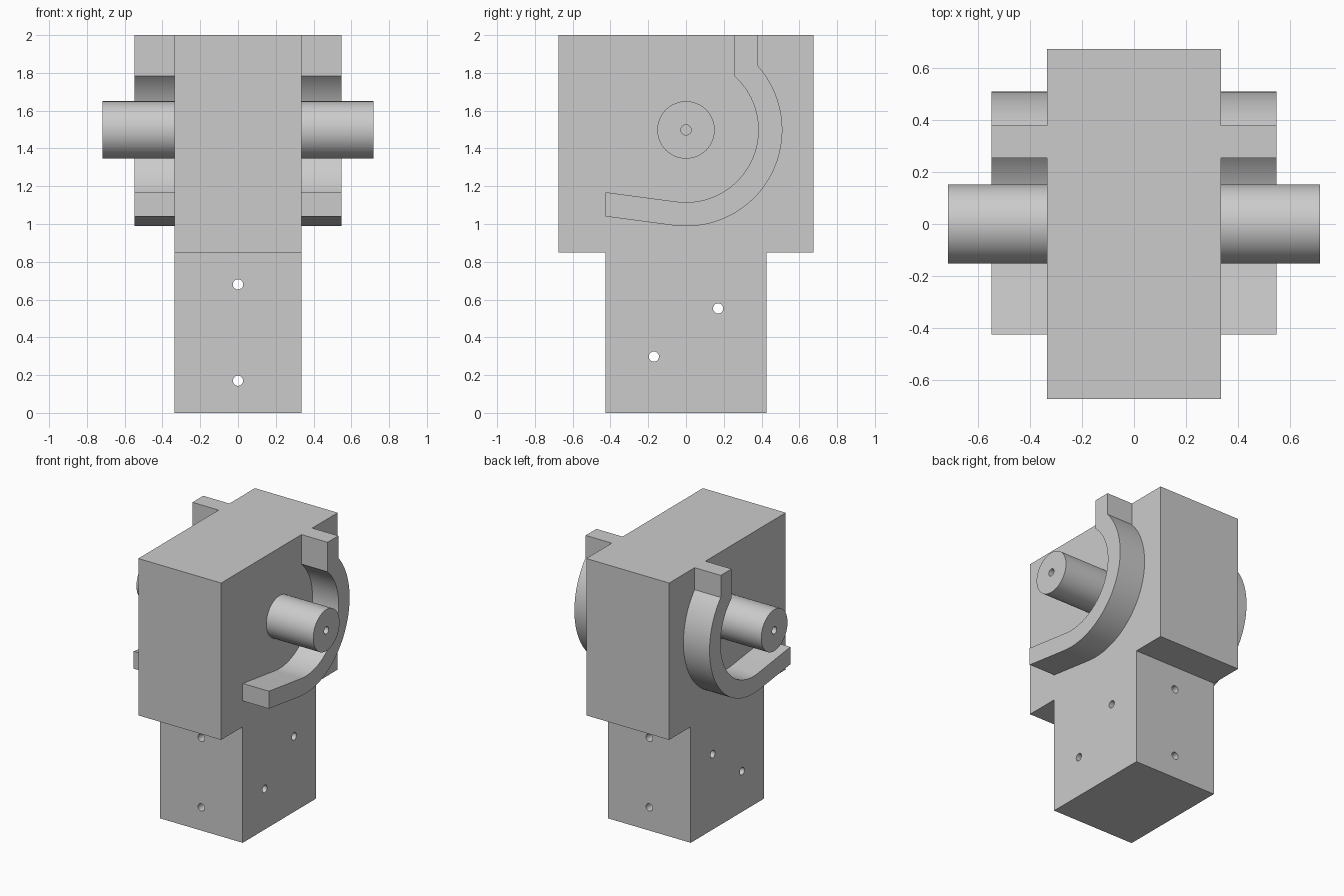
import bpy, bmesh
from math import cos, sin, pi, radians, acos, atan2, hypot
from mathutils import Matrix, Vector

if "Cube" in bpy.data.objects:
    bpy.data.objects.remove(bpy.data.objects["Cube"], do_unlink=True)

HALF_W = 0.336            # housing half width
AXIS_Z = 1.498            # height of the pin axis
PIN_R, PIN_END = 0.152, 0.717
RAIL_IN, RAIL_OUT, RAIL_END = 0.383, 0.51, 0.548
HOLE_R = 0.027

grey = bpy.data.materials.new("plain grey")
grey.use_nodes = True
grey.diffuse_color = (0.6, 0.6, 0.6, 1)
grey.node_tree.nodes["Principled BSDF"].inputs["Base Color"].default_value = (0.6, 0.6, 0.6, 1)


def finish(name, bm):
    bmesh.ops.recalc_face_normals(bm, faces=bm.faces)
    mesh = bpy.data.meshes.new(name)
    bm.to_mesh(mesh)
    bm.free()
    mesh.materials.append(grey)
    obj = bpy.data.objects.new(name, mesh)
    bpy.context.collection.objects.link(obj)
    return obj


def extrude_yz(name, profile, x0, x1):
    """Solid made by sweeping a (y, z) outline from x0 to x1."""
    bm = bmesh.new()
    face = bm.faces.new([bm.verts.new((x0, y, z)) for y, z in profile])
    new = bmesh.ops.extrude_face_region(bm, geom=[face])["geom"]
    moved = [v for v in new if isinstance(v, bmesh.types.BMVert)]
    bmesh.ops.translate(bm, verts=moved, vec=(x1 - x0, 0, 0))
    return finish(name, bm)


def rod(name, centre, axis, radius, length, sides):
    bm = bmesh.new()
    turn = Vector((0, 0, 1)).rotation_difference(Vector(axis)).to_matrix().to_4x4()
    bmesh.ops.create_cone(bm, cap_ends=True, segments=sides, radius1=radius, radius2=radius,
                          depth=length, matrix=Matrix.Translation(centre) @ turn)
    return finish(name, bm)


def drill(obj, cutters):
    bpy.context.view_layer.objects.active = obj
    for cutter in cutters:
        mod = obj.modifiers.new("hole", "BOOLEAN")
        mod.operation, mod.solver, mod.object = "DIFFERENCE", "EXACT", cutter
        bpy.ops.object.modifier_apply(modifier=mod.name)
        bpy.data.objects.remove(cutter, do_unlink=True)


def smooth(obj):
    bpy.ops.object.select_all(action="DESELECT")
    obj.select_set(True)
    bpy.context.view_layer.objects.active = obj
    bpy.ops.object.shade_smooth_by_angle(angle=radians(25))


def rail_arc(radius, top_y, tail, steps=48):
    """Arc from the upright leg round to where the tail leaves as a tangent."""
    start = acos(top_y / radius)
    dy, dz = tail[0], tail[1] - AXIS_Z
    end = atan2(dz, dy) + acos(radius / hypot(dy, dz))
    if end > 0:
        end -= 2 * pi
    angles = [start + (end - start) * i / steps for i in range(steps + 1)]
    return [(radius * cos(a), AXIS_Z + radius * sin(a)) for a in angles]


# Housing: wide head on a narrower foot
half = [(0.425, 0), (0.425, 0.85), (0.675, 0.85), (0.675, 2)]
housing = extrude_yz("housing", half + [(-y, z) for y, z in reversed(half)], -HALF_W, HALF_W)

# Mounting holes through the foot, two in each direction
drill(housing,
      [rod("hole_cutter", (0, 0, z), (0, 1, 0), HOLE_R, 2, 32) for z in (0.17, 0.68)] +
      [rod("hole_cutter", (0, y, z), (1, 0, 0), HOLE_R, 2, 32)
       for y, z in ((0.17, 0.553), (-0.17, 0.298))])
smooth(housing)

# Hook-shaped guide rail outline
leg_in, leg_out = 0.255, 0.38
tail_in, tail_out = (-0.425, 1.168), (-0.425, 1.04)
rail = ([(leg_in, 2)] + rail_arc(RAIL_IN, leg_in, tail_in) + [tail_in, tail_out] +
        rail_arc(RAIL_OUT, leg_out, tail_out)[::-1] + [(leg_out, 2)])

# Rail and pin on each side
for side, s in (("left", 1), ("right", -1)):
    smooth(extrude_yz("guide_rail_" + side, rail, s * HALF_W, s * RAIL_END))
    length = PIN_END - HALF_W
    pin = rod("pin_" + side, (s * (HALF_W + length / 2), 0, AXIS_Z), (1, 0, 0), PIN_R, length, 64)
    drill(pin, [rod("hole_cutter", (s * PIN_END, 0, AXIS_Z), (1, 0, 0), HOLE_R, length * 1.6, 32)])
    smooth(pin)
